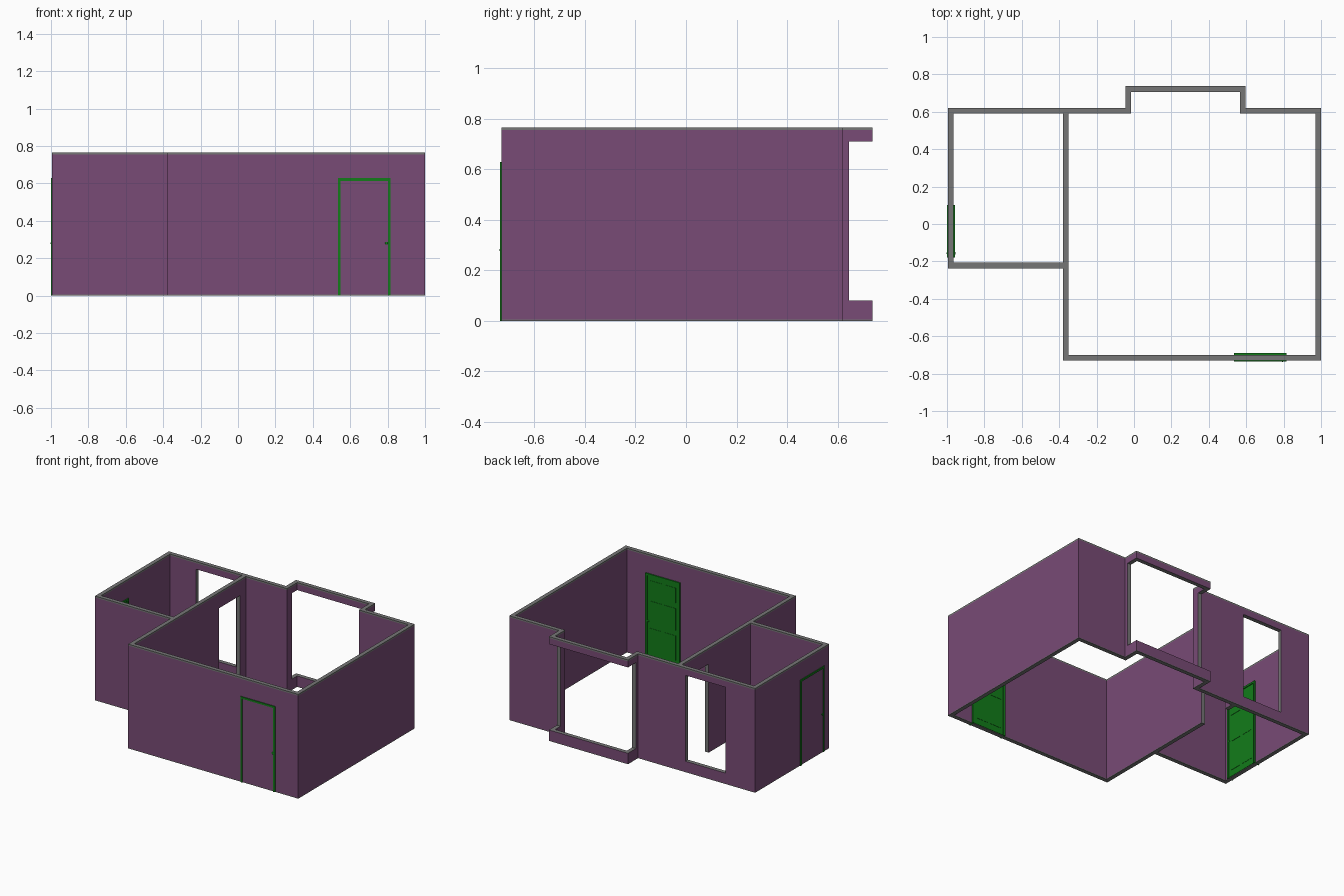
import bpy, bmesh
from mathutils import Matrix, Vector

if "Cube" in bpy.data.objects:
    bpy.data.objects.remove(bpy.data.objects["Cube"], do_unlink=True)


def material(name, rgb):
    m = bpy.data.materials.new(name)
    m.use_nodes = True
    m.diffuse_color = (*rgb, 1)
    m.node_tree.nodes["Principled BSDF"].inputs["Base Color"].default_value = (*rgb, 1)
    return m


PURPLE = material("purple wall", (0.19, 0.07, 0.18))
GREY = material("grey wall core", (0.18, 0.18, 0.18))
GREEN = material("green door", (0.006, 0.20, 0.01))

HEIGHT = 0.765
T = 0.03          # wall thickness
LEFT, RIGHT, FRONT, BACK = -0.995, 1.0, -0.73, 0.62
PART = -0.38      # outer side of the partition
SMALL = -0.237    # outer front of the small room
BAY_L, BAY_R, BAY_Y = -0.045, 0.597, 0.737


def add_object(name, bm, *mats):
    bmesh.ops.recalc_face_normals(bm, faces=bm.faces)
    me = bpy.data.meshes.new(name)
    bm.to_mesh(me)
    bm.free()
    for m in mats:
        me.materials.append(m)
    ob = bpy.data.objects.new(name, me)
    bpy.context.scene.collection.objects.link(ob)
    return ob


def prism(name, plan, z0, z1):
    bm = bmesh.new()
    face = bm.faces.new([bm.verts.new((x, y, z0)) for x, y in plan])
    top = bmesh.ops.extrude_face_region(bm, geom=[face])["geom"]
    verts = [v for v in top if isinstance(v, bmesh.types.BMVert)]
    bmesh.ops.translate(bm, verts=verts, vec=(0, 0, z1 - z0))
    return add_object(name, bm, PURPLE)


def rect(x0, x1, y0, y1):
    return [(x0, y0), (x1, y0), (x1, y1), (x0, y1)]


def add_box(bm, x0, x1, y0, y1, z0, z1):
    size = Vector((x1 - x0, y1 - y0, z1 - z0))
    mid = Vector((x0 + x1, y0 + y1, z0 + z1)) / 2
    bmesh.ops.create_cube(bm, size=1, matrix=Matrix.Translation(mid) @ Matrix.Diagonal((*size, 1)))


# Walls: the house outline, hollowed by both rooms and the openings
outline = [(LEFT, SMALL), (PART, SMALL), (PART, FRONT), (RIGHT, FRONT), (RIGHT, BACK),
           (BAY_R, BACK), (BAY_R, BAY_Y), (BAY_L, BAY_Y), (BAY_L, BACK), (LEFT, BACK)]
main_room = [(PART + T, FRONT + T), (RIGHT - T, FRONT + T), (RIGHT - T, BACK - T),
             (BAY_R - T, BACK - T), (BAY_R - T, BAY_Y - T), (BAY_L + T, BAY_Y - T),
             (BAY_L + T, BACK - T), (PART + T, BACK - T)]
small_room = rect(LEFT + T, PART, SMALL + T, BACK - T)
SILL, HEAD, DOOR_HEAD = 0.08, 0.71, 0.65
WIN_L, WIN_R = -0.755, -0.43
DOOR_A, DOOR_B = 0.28, 0.525
BAY_CUT = 0.645

walls = prism("walls", outline, 0, HEIGHT)
cutters = [
    prism("main_room_cutter", main_room, -0.1, 1),
    prism("small_room_cutter", small_room, -0.1, 1),
    prism("bay_window_cutter", rect(-0.1, 0.65, BAY_CUT, 0.8), SILL, HEAD),
    prism("back_window_cutter", rect(WIN_L, WIN_R, 0.55, 0.7), SILL, HEAD),
    prism("inner_doorway_cutter", rect(-0.42, -0.31, DOOR_A, DOOR_B), -0.1, DOOR_HEAD),
]
for c in cutters:
    c.hide_render = True
    mod = walls.modifiers.new(c.name, 'BOOLEAN')
    mod.operation, mod.solver, mod.object = 'DIFFERENCE', 'EXACT', c
bpy.context.view_layer.update()
cut = bpy.data.meshes.new_from_object(walls.evaluated_get(bpy.context.evaluated_depsgraph_get()))
walls.modifiers.clear()
walls.data = cut
for c in cutters:
    bpy.data.objects.remove(c, do_unlink=True)

# Wall colours: grey on caps, rims and opening reveals, purple elsewhere
RIM, FOOT = HEIGHT - 0.011, 0.005
cut.materials.clear()
cut.materials.append(PURPLE)
cut.materials.append(GREY)
bm = bmesh.new()
bm.from_mesh(cut)
bmesh.ops.triangulate(bm, faces=bm.faces)
for z in (RIM, FOOT):
    bmesh.ops.bisect_plane(bm, geom=bm.verts[:] + bm.edges[:] + bm.faces[:],
                           plane_co=(0, 0, z), plane_no=(0, 0, 1))
bm.normal_update()
reveals = {0: (WIN_L, WIN_R), 1: (DOOR_A, DOOR_B, BAY_CUT)}
for f in bm.faces:
    c, n = f.calc_center_median(), f.normal
    axis = max(range(3), key=lambda a: abs(n[a]))
    grey = axis == 2 or c.z > RIM or c.z < FOOT
    grey = grey or any(abs(c[axis] - v) < 0.001 for v in reveals[axis])
    f.material_index = int(grey)
    f.smooth = False
bm.to_mesh(cut)
bm.free()


# Doors: local x along the wall, -y outward, y = 0 on the outer wall face
def door(name, matrix):
    w, h, bar = 0.14, 0.628, 0.014
    out, inn = -0.006, T + 0.009

    bm = bmesh.new()
    for side in (-1, 1):
        a, b = sorted((side * w, side * (w - bar)))
        add_box(bm, a, b, out, inn, 0, h)
    add_box(bm, -w + bar, w - bar, out, inn, h - bar, h)
    frame = add_object(name + "_frame", bm, GREEN)

    bm = bmesh.new()
    add_box(bm, -w + bar, w - bar, 0.006, T + 0.003, 0.004, h - bar)
    # raised panels on the room side
    for x0, x1 in ((-0.105, -0.012), (0.012, 0.105)):
        for z0, z1 in ((0.05, 0.23), (0.27, 0.43), (0.47, 0.58)):
            add_box(bm, x0, x1, T, T + 0.005, z0, z1)
    leaf = add_object(name + "_leaf", bm, GREEN)

    bm = bmesh.new()
    for y in (-0.003, T + 0.007):
        bmesh.ops.create_uvsphere(bm, u_segments=12, v_segments=8, radius=0.008,
                                  matrix=Matrix.Translation((0.119, y, 0.28))
                                  @ Matrix.Diagonal((1, 0.5, 1, 1)))
    knob = add_object(name + "_knobs", bm, GREEN)
    for ob in (frame, leaf, knob):
        ob.data.transform(matrix)


door("front_door", Matrix.Translation((0.675, FRONT, 0)))
door("side_door", Matrix.Translation((LEFT, -0.038, 0)) @ Matrix.Rotation(-1.570796, 4, 'Z'))
